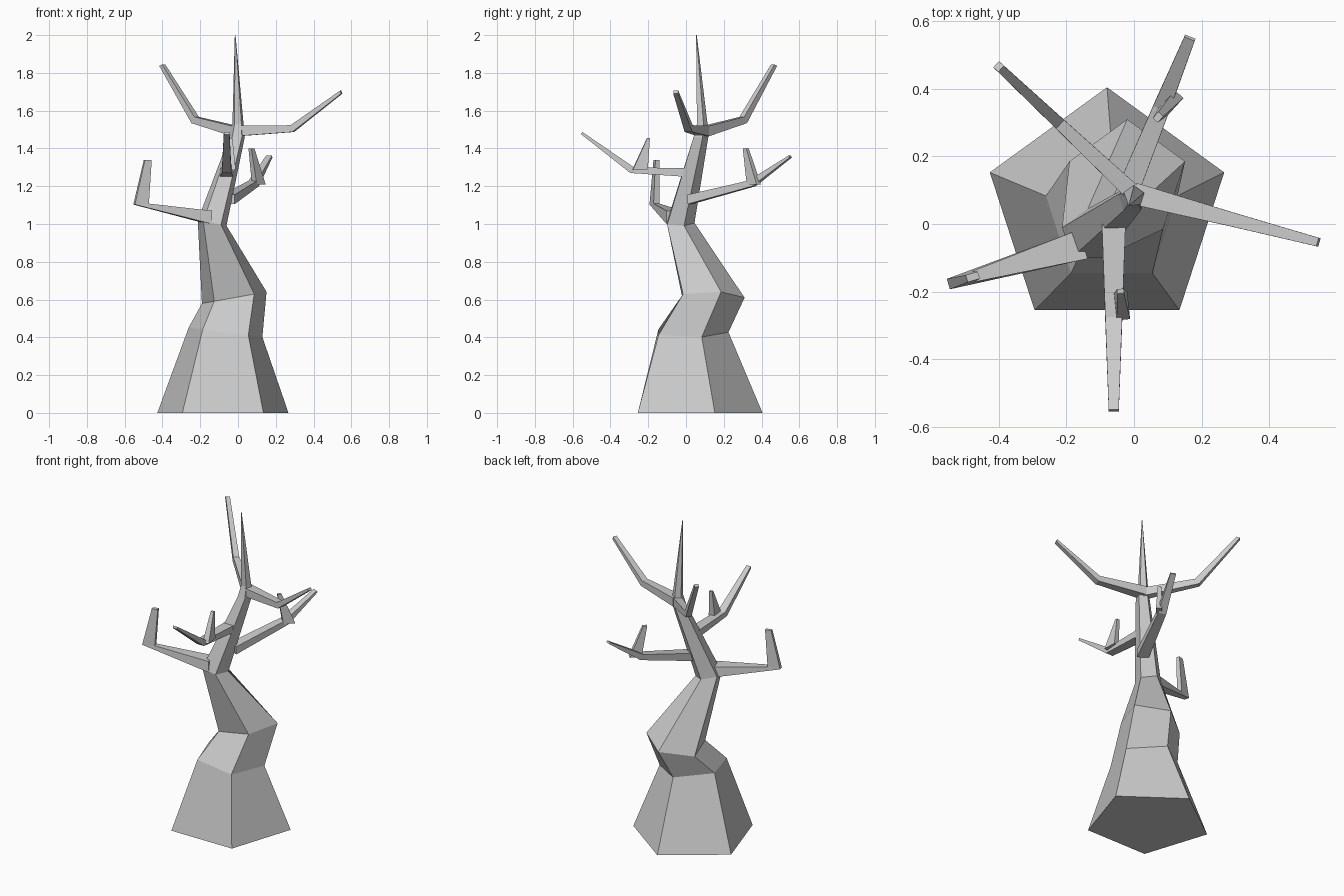
import bpy, bmesh, math
from mathutils import Vector

if "Cube" in bpy.data.objects:
    bpy.data.objects.remove(bpy.data.objects["Cube"])


def loft(name, rings):
    """Skin a stack of equal-sized rings and cap both ends."""
    bm = bmesh.new()
    loops = [[bm.verts.new(p) for p in ring] for ring in rings]
    n = len(loops[0])
    for a, b in zip(loops, loops[1:]):
        for i in range(n):
            j = (i + 1) % n
            bm.faces.new((a[i], a[j], b[j], b[i]))
    bm.faces.new(loops[0][::-1])
    bm.faces.new(loops[-1])
    bmesh.ops.recalc_face_normals(bm, faces=bm.faces)
    mesh = bpy.data.meshes.new(name)
    bm.to_mesh(mesh)
    bm.free()
    obj = bpy.data.objects.new(name, mesh)
    bpy.context.collection.objects.link(obj)
    return obj


def pentagon(cx, cy, z, r, tilt):
    """Five-sided ring with a point at the back, sloping along x by tilt."""
    pts = []
    for i in range(5):
        a = math.radians(90 + 72 * i)
        dx = r * math.cos(a)
        pts.append((cx + dx, cy + r * math.sin(a), z + tilt * dx))
    return pts


def limb(name, start, toward, sections):
    """Four-sided limb in a vertical plane.
    Section: outer (distance, z), inner (distance, z), width."""
    origin = Vector((*start, 0))
    d = (Vector((*toward, 0)) - origin).normalized()
    side = Vector((-d.y, d.x, 0))
    rings = []
    for d0, z0, d1, z1, w in sections:
        low = origin + d * d0 + Vector((0, 0, z0))
        top = origin + d * d1 + Vector((0, 0, z1))
        s = side * w / 2
        rings.append([low - s, low + s, top + s, top - s])
    return loft(name, rings)


# Crooked trunk ending in a spike
loft("trunk", [pentagon(*r) for r in (
    (-0.08, 0.04, 0.0, 0.365, 0),
    (-0.066, 0.02, 0.427, 0.205, -0.13),
    (-0.02, 0.13, 0.61, 0.18, 0.18),
    (-0.137, -0.035, 1.006, 0.08, -0.2),
    (-0.005, 0.075, 1.46, 0.043, 0),
    (0.0, 0.083, 1.53, 0.031, 0),
    (-0.015, 0.055, 2.0, 0.002, 0))])

# Main branches, each with an elbow
limb("left_branch", (-0.15, -0.06), (-0.54, -0.175), [
    (0, 1.0, 0, 1.07, 0.09),
    (0.417, 1.103, 0.34, 1.108, 0.032),
    (0.36, 1.34, 0.323, 1.34, 0.022)])
limb("front_branch", (-0.06, 0), (-0.06, -0.55), [
    (0, 1.25, 0, 1.295, 0.07),
    (0.295, 1.27, 0.275, 1.30, 0.05),
    (0.555, 1.475, 0.55, 1.488, 0.03)])
limb("back_branch", (-0.05, 0.02), (0.165, 0.55), [
    (0, 1.105, 0, 1.155, 0.07),
    (0.367, 1.20, 0.345, 1.23, 0.05),
    (0.577, 1.352, 0.57, 1.362, 0.033)])
limb("upper_back_branch", (0, 0.09), (-0.405, 0.47), [
    (0, 1.46, 0, 1.515, 0.05),
    (0.322, 1.534, 0.30, 1.567, 0.035),
    (0.56, 1.837, 0.54, 1.845, 0.025)])
limb("upper_right_branch", (0, 0.09), (0.55, -0.055), [
    (0, 1.465, 0, 1.52, 0.065),
    (0.302, 1.487, 0.293, 1.523, 0.042),
    (0.568, 1.69, 0.562, 1.706, 0.026)])

# Twigs rising from the elbows
limb("front_twig", (-0.06, 0), (-0.04, -0.2), [
    (0.285, 1.285, 0.205, 1.29, 0.04),
    (0.207, 1.455, 0.193, 1.455, 0.02)])
limb("back_twig", (0.12, 0.37), (0.07, 0.315), [
    (-0.02, 1.21, 0.05, 1.21, 0.035),
    (0.06, 1.40, 0.085, 1.40, 0.02)])
